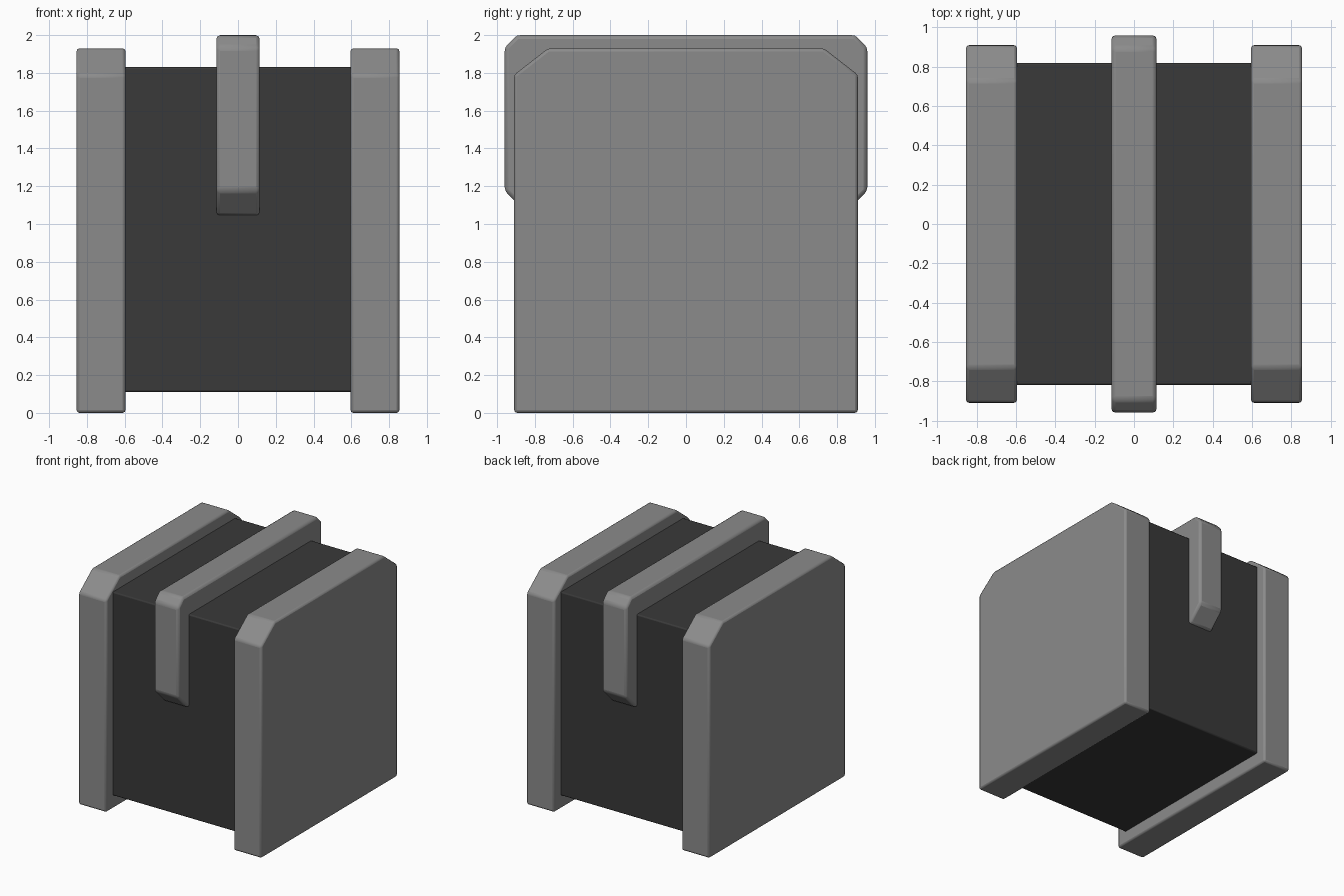
import bpy, bmesh

if "Cube" in bpy.data.objects:
    bpy.data.objects.remove(bpy.data.objects["Cube"])


def material(name, value):
    mat = bpy.data.materials.new(name)
    mat.diffuse_color = (value, value, value, 1)
    mat.use_nodes = True
    mat.node_tree.nodes["Principled BSDF"].inputs["Base Color"].default_value = mat.diffuse_color
    return mat


def plate(name, profile, x0, x1, bevel, mat):
    """Extrude a (y, z) profile from x0 to x1 and soften its edges."""
    bm = bmesh.new()
    face = bm.faces.new([bm.verts.new((x0, y, z)) for y, z in profile])
    ext = bmesh.ops.extrude_face_region(bm, geom=[face])
    for v in ext["geom"]:
        if isinstance(v, bmesh.types.BMVert):
            v.co.x = x1
    bmesh.ops.recalc_face_normals(bm, faces=bm.faces)
    mesh = bpy.data.meshes.new(name)
    bm.to_mesh(mesh)
    bm.free()
    mesh.materials.append(mat)
    obj = bpy.data.objects.new(name, mesh)
    bpy.context.collection.objects.link(obj)
    mod = obj.modifiers.new("soft_edges", 'BEVEL')
    mod.width = bevel
    mod.segments = 2
    mod.limit_method = 'ANGLE'
    mod.angle_limit = 0.35
    bpy.context.view_layer.objects.active = obj
    obj.select_set(True)
    bpy.ops.object.shade_smooth_by_angle()
    obj.select_set(False)
    return obj


def symmetric(half):
    """Complete a profile given its +y half, bottom to top."""
    return half + [(-y, z) for y, z in reversed(half)]


dark = material("dark_grey", 0.041)
grey = material("mid_grey", 0.26)

# Dark core block
plate("core_block", symmetric([(0.82, 0.11), (0.82, 1.83)]), -0.61, 0.61, 0.01, dark)

# Side panels with clipped top corners
panel = symmetric([(0.91, 0.0), (0.91, 1.79), (0.73, 1.93)])
for side, name in ((-1, "left_panel"), (1, "right_panel")):
    x0, x1 = sorted((side * 0.595, side * 0.855))
    plate(name, panel, x0, x1, 0.016, grey)

# Central strap wrapping over the core, tapered at its lower ends
strap = [(0.83, 1.045), (0.96, 1.175), (0.96, 1.935), (0.895, 2.0)]
inner = [(0.79, 1.80), (0.79, 1.045)]
outline = (strap + [(-y, z) for y, z in reversed(strap)]
           + [(-y, z) for y, z in reversed(inner)] + inner)
plate("centre_strap", outline, -0.115, 0.115, 0.02, grey)
